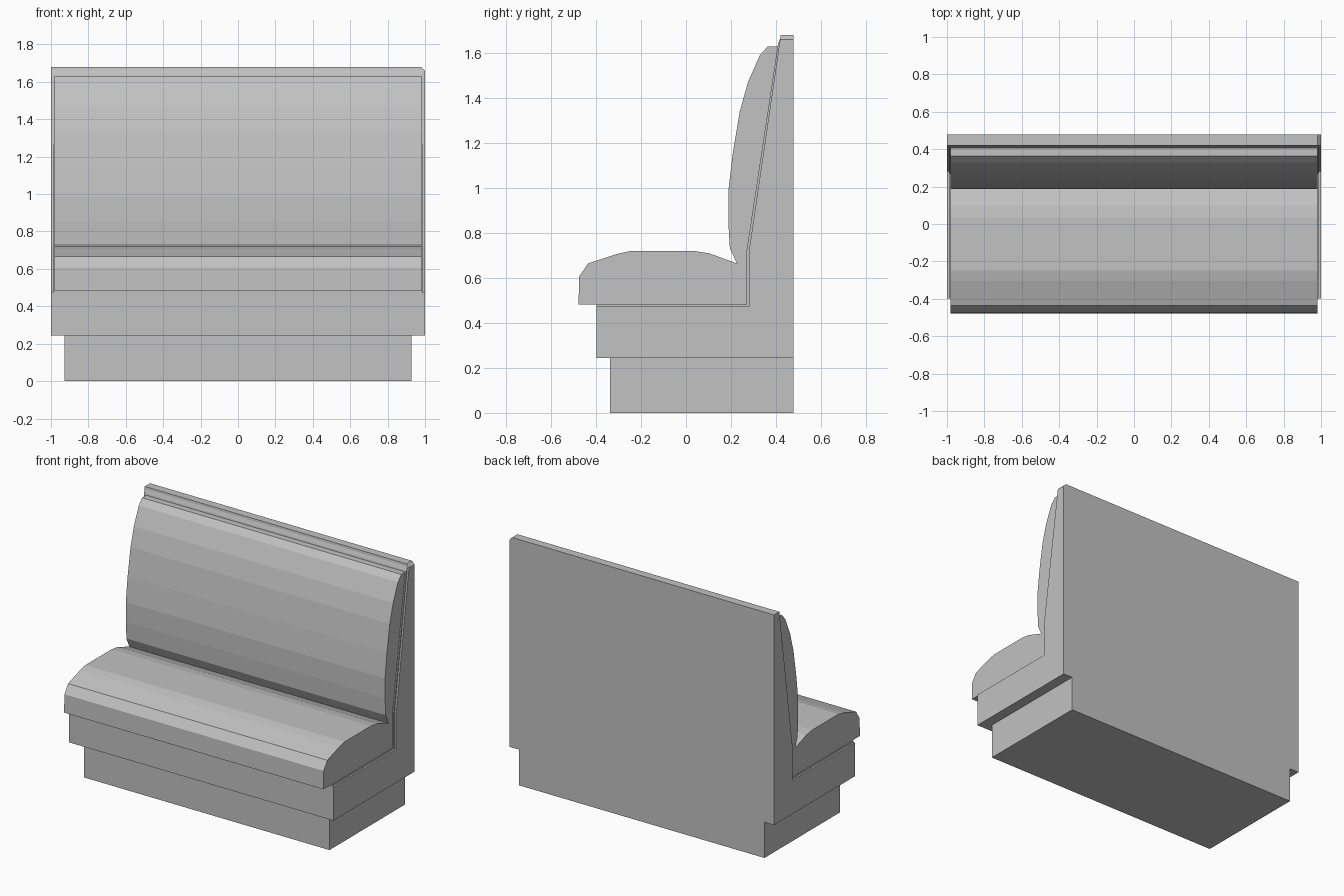
import bpy
import bmesh

cube = bpy.data.objects.get("Cube")
if cube:
    bpy.data.objects.remove(cube, do_unlink=True)

# One grey for the whole bench
grey = bpy.data.materials.new("plain grey")
grey.use_nodes = True
color = (0.54, 0.54, 0.54, 1)
grey.diffuse_color = color
grey.node_tree.nodes["Principled BSDF"].inputs["Base Color"].default_value = color


def extrude_profile(name, profile, half_width, chamfer=0):
    """Extrude a (y, z) profile along x, symmetric about the middle."""
    bm = bmesh.new()
    face = bm.faces.new([bm.verts.new((-half_width, y, z)) for y, z in profile])
    result = bmesh.ops.extrude_face_region(bm, geom=[face])
    moved = [v for v in result["geom"] if isinstance(v, bmesh.types.BMVert)]
    bmesh.ops.translate(bm, verts=moved, vec=(2 * half_width, 0, 0))
    bmesh.ops.recalc_face_normals(bm, faces=bm.faces)
    if chamfer:
        # Cut the top edge at the +x end
        top = max(v.co.z for v in bm.verts)
        edges = [e for e in bm.edges
                 if all(v.co.z > top - 0.001 and v.co.x > 0 for v in e.verts)]
        bmesh.ops.bevel(bm, geom=edges, offset=chamfer, segments=1, affect='EDGES')
    mesh = bpy.data.meshes.new(name)
    bm.to_mesh(mesh)
    bm.free()
    mesh.materials.append(grey)
    obj = bpy.data.objects.new(name, mesh)
    bpy.context.collection.objects.link(obj)
    return obj


FRONT, BACK = -0.398, 0.478

# Recessed plinth
extrude_profile("plinth", [(-0.337, 0), (BACK, 0), (BACK, 0.244), (-0.337, 0.244)], 0.928)

# L-shaped frame with sloping backrest
extrude_profile("frame", [
    (FRONT, 0.244), (BACK, 0.244), (BACK, 1.68), (0.421, 1.68),
    (0.28, 0.72), (0.28, 0.473), (FRONT, 0.473)], 1.0, chamfer=0.02)

# Thin backing board between frame and cushions
extrude_profile("backing_board", [
    (FRONT, 0.473), (0.28, 0.473), (0.28, 0.72), (0.419, 1.665),
    (0.409, 1.64), (0.27, 0.725), (0.27, 0.483), (FRONT, 0.483)], 0.988)

# Seat cushion with rounded top
extrude_profile("seat_cushion", [
    (-0.478, 0.483), (0.27, 0.483), (0.27, 0.62), (0.226, 0.665),
    (0.102, 0.71), (0.035, 0.72), (-0.248, 0.72), (-0.306, 0.707),
    (-0.435, 0.665), (-0.475, 0.607)], 0.98)

# Back cushion bulging forward
extrude_profile("back_cushion", [
    (0.27, 0.62), (0.27, 0.725), (0.408, 1.63), (0.364, 1.63),
    (0.328, 1.59), (0.275, 1.469), (0.239, 1.34), (0.208, 1.153),
    (0.188, 0.985), (0.188, 0.851), (0.195, 0.732), (0.226, 0.665)], 0.98)
